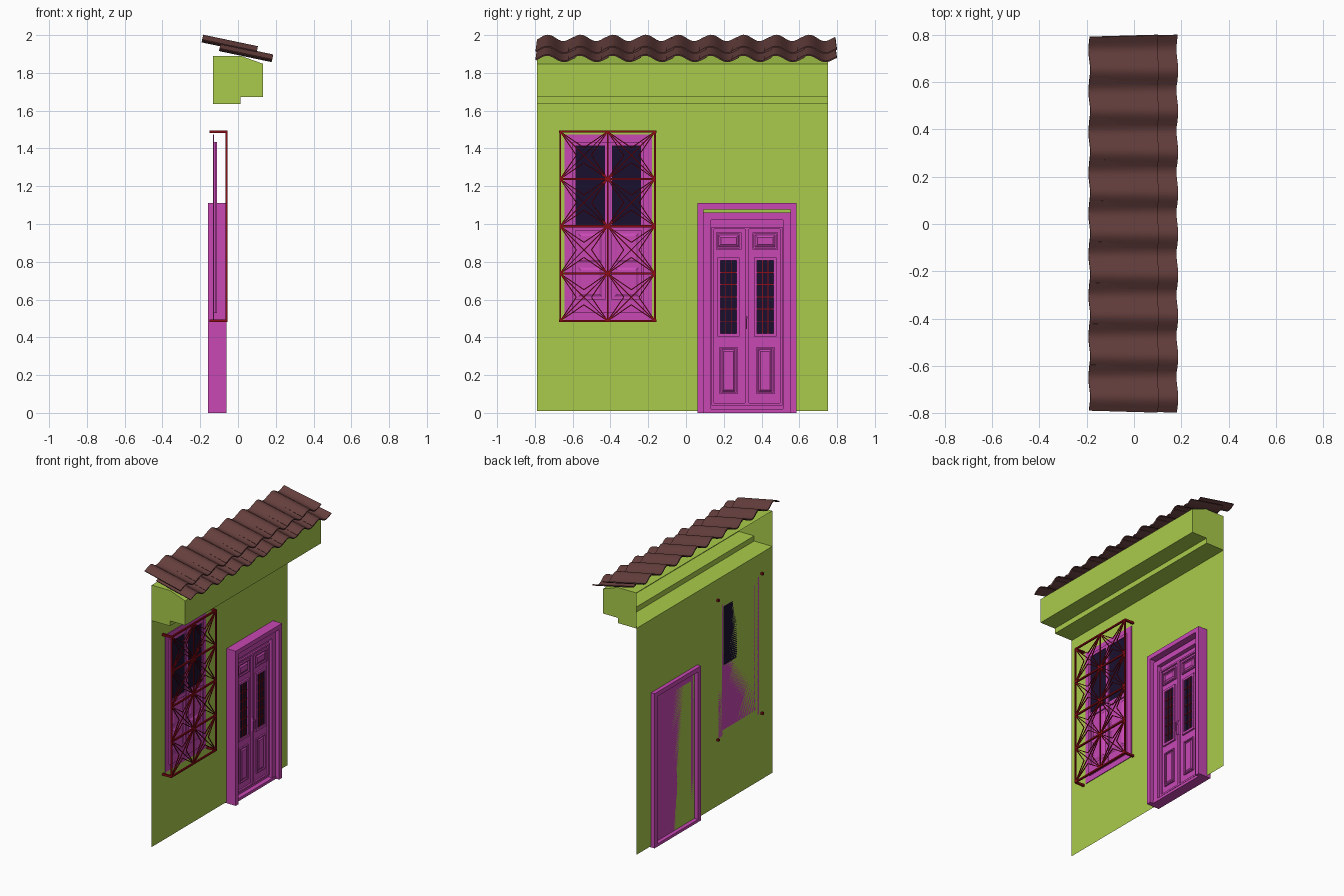
import bpy, bmesh, math
from mathutils import Vector, Matrix

if "Cube" in bpy.data.objects:
    bpy.data.objects.remove(bpy.data.objects["Cube"])

def material(name, rgb):
    m = bpy.data.materials.new(name)
    m.diffuse_color = (*rgb, 1)
    m.use_nodes = True
    m.node_tree.nodes["Principled BSDF"].inputs["Base Color"].default_value = m.diffuse_color
    return m

GREEN = material("green_plaster", (0.40, 0.60, 0.07))
PINK = material("magenta_paint", (0.58, 0.065, 0.46))
DARK = material("dark_glass", (0.010, 0.005, 0.028))
RED = material("red_iron", (0.26, 0.004, 0.008))
CLAY = material("clay_tile", (0.125, 0.048, 0.045))

def finish(name, bm, mat):
    bmesh.ops.recalc_face_normals(bm, faces=bm.faces)
    me = bpy.data.meshes.new(name)
    bm.to_mesh(me)
    bm.free()
    me.materials.append(mat)
    ob = bpy.data.objects.new(name, me)
    bpy.context.collection.objects.link(ob)
    return ob

def box(bm, x0, x1, y0, y1, z0, z1):
    m = Matrix.Translation(((x0 + x1) / 2, (y0 + y1) / 2, (z0 + z1) / 2)) \
        @ Matrix.Diagonal((x1 - x0, y1 - y0, z1 - z0, 1))
    bmesh.ops.create_cube(bm, size=1, matrix=m)

def ring(bm, x0, x1, y0, y1, z0, z1, w, bottom=True):
    """Rectangular frame of width w facing +x."""
    box(bm, x0, x1, y0, y0 + w, z0, z1)
    box(bm, x0, x1, y1 - w, y1, z0, z1)
    box(bm, x0, x1, y0 + w, y1 - w, z1 - w, z1)
    if bottom:
        box(bm, x0, x1, y0 + w, y1 - w, z0, z0 + w)

def raised(bm, x0, x1, y0, y1, z0, z1, b):
    """Raised field with sloping edges facing +x."""
    lo = [bm.verts.new((x0, y, z)) for y, z in ((y0, z0), (y1, z0), (y1, z1), (y0, z1))]
    hi = [bm.verts.new((x1, y, z)) for y, z in
          ((y0 + b, z0 + b), (y1 - b, z0 + b), (y1 - b, z1 - b), (y0 + b, z1 - b))]
    bm.faces.new(hi)
    for i in range(4):
        j = (i + 1) % 4
        bm.faces.new((lo[i], lo[j], hi[j], hi[i]))

def bar(bm, p, q, w):
    p, q = Vector(p), Vector(q)
    d = q - p
    m = Matrix.Translation((p + q) / 2) @ d.to_track_quat('Z', 'Y').to_matrix().to_4x4() \
        @ Matrix.Diagonal((w, w, d.length, 1))
    bmesh.ops.create_cube(bm, size=1, matrix=m)

WX = -0.132  # wall plane

# Wall sheet with stepped cornice, open at the back
bm = bmesh.new()
prof = [(WX, 0.01), (WX, 1.635), (0.012, 1.635), (0.012, 1.672),
        (0.133, 1.672), (0.133, 1.848), (0.015, 1.89), (WX, 1.89)]
a, b = [[bm.verts.new((x, y, z)) for x, z in prof] for y in (-0.79, 0.752)]
for i in range(len(prof) - 1):
    bm.faces.new((a[i], a[i + 1], b[i + 1], b[i]))
bm.faces.new(a[1:])
bm.faces.new(b[1:])
finish("wall_and_cornice", bm, GREEN)

# Roof tiles: two overlapping courses of nine wavy tiles
PITCH, SLOPE = 0.173, math.atan(0.21)
C, S = math.cos(SLOPE), math.sin(SLOPE)

def tile_course(name, x0, z0, length):
    bm = bmesh.new()
    n = 18
    for k in range(9):
        peak = -0.735 + k * PITCH
        rows = []
        for d, taper in ((0, 0.92), (length, 1.0)):
            row = []
            for i in range(n + 1):
                u = -0.062 + 0.21 * i / n
                h = 0.006 + 0.032 * (0.5 + 0.5 * math.cos(2 * math.pi * u / PITCH))
                h -= 0.006 * max(0, i / n - 0.5) * 2
                y = peak + 0.043 + (u - 0.043) * taper
                row.append(bm.verts.new((x0 + d * C + h * S, y, z0 - d * S + h * C)))
            rows.append(row)
        for i in range(n):
            f = bm.faces.new((rows[0][i], rows[1][i], rows[1][i + 1], rows[0][i + 1]))
            f.smooth = True
    # give the tiles thickness below the top skin
    bm.normal_update()
    top = bm.faces[:]
    me_ob = finish(name, bm, CLAY)
    me = me_ob.data
    if me.polygons[0].normal.z < 0:
        me.flip_normals()
    mod = me_ob.modifiers.new("thickness", 'SOLIDIFY')
    mod.thickness, mod.offset = 0.007, -1
    bpy.context.view_layer.objects.active = me_ob
    me_ob.select_set(True)
    bpy.ops.object.modifier_apply(modifier=mod.name)
    bpy.ops.object.shade_smooth_by_angle(angle=math.radians(40))
    me_ob.select_set(False)

tile_course("upper_roof_tiles", -0.192, 1.965, 0.296)
tile_course("lower_roof_tiles", -0.10, 1.919, 0.285)

# Door surround: deep outer ring, inner step and threshold
DC = 0.3225
bm = bmesh.new()
ring(bm, -0.16, -0.06, 0.06, 0.585, 0.0, 1.11, 0.032, bottom=False)
ring(bm, WX, -0.088, 0.092, 0.553, 0.0, 1.06, 0.04, bottom=False)
box(bm, -0.16, -0.085, 0.092, 0.553, 0.0, 0.02)
finish("door_frame", bm, PINK)

# Door leaves, mirrored about the door centre
bm, glass, grid = bmesh.new(), bmesh.new(), bmesh.new()
box(bm, WX, -0.118, 0.10, 0.545, 0.02, 1.04)
ring(bm, -0.118, -0.106, 0.135, 0.51, 0.04, 0.985, 0.012)
box(bm, -0.118, -0.106, DC - 0.010, DC + 0.010, 0.05, 0.975)
for s in (-1, 1):
    def span(i, o):
        return sorted((DC + s * i, DC + s * o))
    y0, y1 = span(0.030, 0.164)          # top panel
    ring(bm, -0.118, -0.108, y0, y1, 0.865, 0.955, 0.008)
    raised(bm, -0.118, -0.109, y0 + 0.014, y1 - 0.014, 0.879, 0.941, 0.012)
    y0, y1 = span(0.050, 0.145)          # lower panel
    ring(bm, -0.118, -0.108, y0, y1, 0.10, 0.348, 0.008)
    raised(bm, -0.118, -0.109, y0 + 0.012, y1 - 0.012, 0.112, 0.336, 0.010)
    y0, y1 = span(0.038, 0.157)          # glazed panel
    ring(bm, -0.118, -0.106, y0, y1, 0.405, 0.823, 0.016)
    box(glass, -0.118, -0.115, y0 + 0.016, y1 - 0.016, 0.421, 0.807)
    for t in (1 / 3, 2 / 3):
        y = y0 + 0.016 + t * (y1 - y0 - 0.032)
        bar(grid, (-0.113, y, 0.421), (-0.113, y, 0.807), 0.004)
    for z in (0.485, 0.55, 0.614, 0.68, 0.743):
        bar(grid, (-0.113, y0 + 0.016, z), (-0.113, y1 - 0.016, z), 0.004)
finish("door_leaves", bm, PINK)
finish("door_glass", glass, DARK)
finish("door_glass_grid", grid, RED)

# Door handle
bm = bmesh.new()
box(bm, -0.107, -0.101, DC - 0.010, DC + 0.006, 0.425, 0.525)
bar(bm, (-0.102, DC - 0.002, 0.505), (-0.084, DC - 0.002, 0.505), 0.008)
bar(bm, (-0.086, DC - 0.002, 0.512), (-0.086, DC - 0.002, 0.445), 0.007)
finish("door_handle", bm, PINK)

# Window: flat surround and two sashes, glass above and panel below
WC = -0.411
bm, glass = bmesh.new(), bmesh.new()
ring(bm, WX, -0.127, -0.642, -0.18, 0.49, 1.475, 0.045)
box(bm, WX, -0.126, -0.60, -0.222, 0.53, 0.99)
for s in (-1, 1):
    y0, y1 = sorted((WC + s * 0.003, WC + s * 0.189))
    box(bm, WX, -0.117, y0, y0 + 0.016, 0.53, 1.435)
    box(bm, WX, -0.117, y1 - 0.016, y1, 0.53, 1.435)
    for z0, z1 in ((0.53, 0.60), (0.965, 0.992), (1.415, 1.435)):
        box(bm, WX, -0.117, y0 + 0.016, y1 - 0.016, z0, z1)
    box(glass, WX, -0.122, y0 + 0.016, y1 - 0.016, 0.992, 1.415)
    raised(bm, -0.126, -0.118, y0 + 0.03, y1 - 0.03, 0.615, 0.77, 0.014)
    raised(bm, -0.126, -0.118, y0 + 0.03, y1 - 0.03, 0.795, 0.95, 0.014)
box(bm, -0.118, -0.112, WC - 0.012, WC + 0.012, 0.53, 1.435)
finish("window_frame", bm, PINK)
finish("window_glass", glass, DARK)

# Window grille: main bars, wall brackets and a star with a cross in each cell
GX = -0.061
ys = [-0.666, WC - 0.004, -0.164]
zs = [0.487 + i * 0.2505 for i in range(5)]
bm = bmesh.new()
for z in zs:
    bar(bm, (GX, ys[0] - 0.005, z), (GX, ys[2] + 0.005, z), 0.011)
for y in ys:
    bar(bm, (GX, y, zs[0]), (GX, y, zs[-1]), 0.009 if y != ys[1] else 0.007)
for y in (ys[0], ys[2]):
    for z in (zs[0], zs[-1]):
        bar(bm, (-0.15, y, z), (GX, y, z), 0.014)
finish("grille_frame", bm, RED)

bm = bmesh.new()
for y0, y1 in zip(ys, ys[1:]):
    for z0, z1 in zip(zs, zs[1:]):
        cor = [Vector((GX, y, z)) for y, z in ((y0, z0), (y1, z0), (y1, z1), (y0, z1))]
        mid = sum(cor, Vector()) / 4
        for i in range(4):
            p, q = cor[i], cor[(i + 1) % 4]
            apex = ((p + q) / 2).lerp(mid, 0.68)
            bar(bm, p, apex, 0.005)
            bar(bm, apex, q, 0.005)
        bar(bm, cor[0], cor[2], 0.005)
        bar(bm, cor[1], cor[3], 0.005)
finish("grille_stars", bm, RED)
